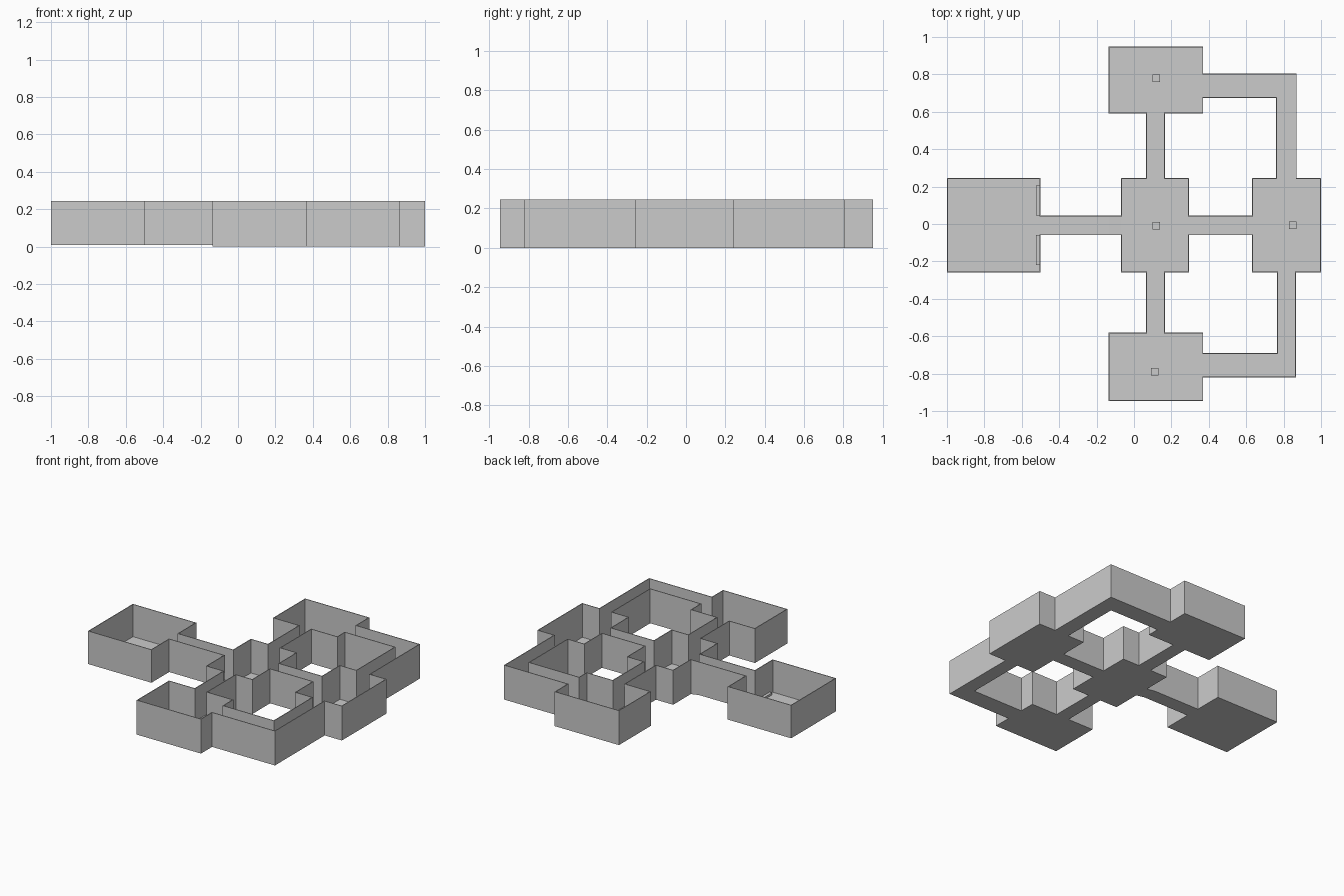
import bpy, bmesh
from mathutils import Vector

if "Cube" in bpy.data.objects:
    bpy.data.objects.remove(bpy.data.objects["Cube"])

TOP = 0.245     # rim height
WALL = 0.005    # wall and floor thickness

# plan rectangles: x0, y0, x1, y1
ROOMS = [(-1, -.26, -.5, .245), (-.07, -.26, .295, .245), (.63, -.26, 1, .245),
         (-.137, .59, .37, .95), (-.137, -.945, .37, -.58)]
HALLS = [(-.5, -.06, -.07, .045), (.295, -.06, .63, .045),
         (.065, .245, .165, .59), (.065, -.58, .165, -.26),
         (.37, .675, .87, .805), (.76, .245, .87, .675),
         (.37, -.82, .865, -.69), (.765, -.69, .865, -.26)]


def add_mesh(name, bm):
    mesh = bpy.data.meshes.new(name)
    bm.to_mesh(mesh)
    bm.free()
    obj = bpy.data.objects.new(name, mesh)
    bpy.context.collection.objects.link(obj)
    return obj


def box(name, x0, y0, z0, x1, y1, z1):
    bm = bmesh.new()
    bmesh.ops.create_cube(bm, size=1)
    for v in bm.verts:
        v.co = Vector((x0 + (v.co.x + .5) * (x1 - x0),
                       y0 + (v.co.y + .5) * (y1 - y0),
                       z0 + (v.co.z + .5) * (z1 - z0)))
    return add_mesh(name, bm)


# Rooms and corridors: one floor joined on a grid of cells
rects = ROOMS + HALLS
xs = sorted({x for r in rects for x in (r[0], r[2])})
ys = sorted({y for r in rects for y in (r[1], r[3])})
bm = bmesh.new()
grid = {}


def corner(x, y):
    if (x, y) not in grid:
        # the west wing floor sits slightly higher
        z = 0.01 if x < -.1 and abs(y) < .3 else 0
        grid[x, y] = bm.verts.new((x, y, z))
    return grid[x, y]


for xa, xb in zip(xs, xs[1:]):
    for ya, yb in zip(ys, ys[1:]):
        cx, cy = (xa + xb) / 2, (ya + yb) / 2
        if any(r[0] < cx < r[2] and r[1] < cy < r[3] for r in rects):
            bm.faces.new([corner(xa, ya), corner(xb, ya), corner(xb, yb), corner(xa, yb)])

# Walls rise from every open floor edge, facing outwards
floor = list(bm.faces)
rim = {}
for loop in [l for f in floor for l in f.loops if l.edge.is_boundary]:
    a, b = loop.vert, loop.link_loop_next.vert
    for v in (a, b):
        if v not in rim:
            rim[v] = bm.verts.new((v.co.x, v.co.y, TOP))
    bm.faces.new([a, b, rim[b], rim[a]])
bmesh.ops.reverse_faces(bm, faces=floor)
bmesh.ops.dissolve_limit(bm, angle_limit=.01, verts=bm.verts, edges=bm.edges)
shell = add_mesh("rooms_and_corridors", bm)
mod = shell.modifiers.new("thickness", 'SOLIDIFY')
mod.thickness = WALL
mod.offset = -1
mod.use_even_offset = True

# Small floor blocks in four rooms
for i, (x, y) in enumerate([(.12, .78), (.12, -.01), (.85, -.007), (.11, -.79)]):
    box(f"floor_block_{i + 1}", x - .02, y - .02, 0.004, x + .02, y + .02, .03)

# Low ledges beside the west room doorway
for name, y0, y1 in [("ledge_north", .045, .205), ("ledge_south", -.22, -.06)]:
    box(name, -.525, y0, .012, -.503, y1, .03)
